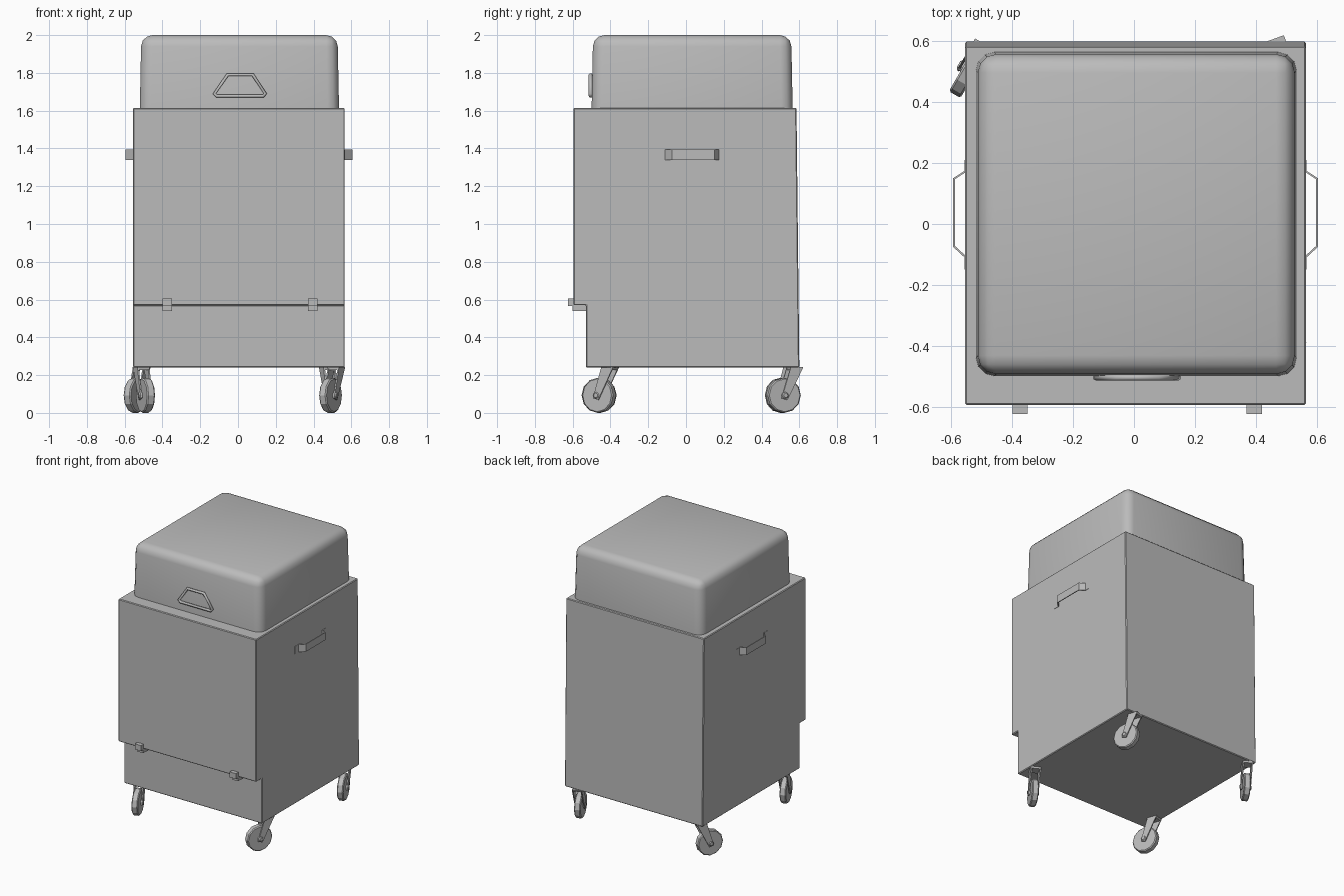
import bpy, bmesh, math
from mathutils import Matrix, Vector

cube = bpy.data.objects.get("Cube")
if cube:
    bpy.data.objects.remove(cube, do_unlink=True)

grey = bpy.data.materials.new("plain grey")
grey.use_nodes = True
grey.diffuse_color = (0.5, 0.5, 0.5, 1)
grey.node_tree.nodes["Principled BSDF"].inputs["Base Color"].default_value = (0.5, 0.5, 0.5, 1)


def finish(name, bm, matrix=None, bevel=0, segments=1, smooth=False):
    bmesh.ops.recalc_face_normals(bm, faces=bm.faces)
    mesh = bpy.data.meshes.new(name)
    bm.to_mesh(mesh)
    bm.free()
    mesh.materials.append(grey)
    ob = bpy.data.objects.new(name, mesh)
    bpy.context.collection.objects.link(ob)
    if matrix:
        ob.matrix_world = matrix
    if bevel:
        mod = ob.modifiers.new("Bevel", "BEVEL")
        mod.width, mod.segments = bevel, segments
    if smooth:
        bpy.ops.object.select_all(action="DESELECT")
        ob.select_set(True)
        bpy.context.view_layer.objects.active = ob
        bpy.ops.object.shade_smooth_by_angle(angle=math.radians(40))
    return ob


def extrude(name, outline, depth, axis, start, **kw):
    """Extrude a 2D outline along x, y or z."""
    def point(a, b, d):
        return {"x": (d, a, b), "y": (a, d, b), "z": (a, b, d)}[axis]
    bm = bmesh.new()
    low = [bm.verts.new(point(a, b, start)) for a, b in outline]
    high = [bm.verts.new(point(a, b, start + depth)) for a, b in outline]
    bm.faces.new(low)
    bm.faces.new(high)
    for i in range(len(low)):
        j = (i + 1) % len(low)
        bm.faces.new((low[i], low[j], high[j], high[i]))
    return finish(name, bm, **kw)


# Cabinet with the recessed lower front
extrude("cabinet", [(-0.53, 0.24), (0.6, 0.24), (0.585, 1.615), (-0.595, 1.615),
                    (-0.595, 0.57), (-0.53, 0.57)], 1.12, "x", -0.555, bevel=0.005)

# Rounded lid
bm = bmesh.new()
bmesh.ops.create_cube(bm, size=1)
bmesh.ops.scale(bm, vec=(1.055, 1.065, 0.4), verts=bm.verts)
for v in bm.verts:
    if v.co.z > 0:
        v.co.x *= 0.985
        v.co.y *= 0.985
edges = [e for e in bm.edges if max(v.co.z for v in e.verts) > 0]
bmesh.ops.bevel(bm, geom=edges, offset=0.06, segments=3, profile=0.5, affect="EDGES")
finish("lid", bm, Matrix.Translation((0.0075, 0.0325, 1.8)), smooth=True)

# Closed tube handle on the lid front
curve = bpy.data.curves.new("lid_handle", "CURVE")
curve.dimensions = "3D"
curve.bevel_depth, curve.bevel_resolution = 0.01, 1
spline = curve.splines.new("POLY")
ring = [(-0.125, 1.69), (-0.055, 1.79), (0.078, 1.79), (0.145, 1.69), (0.132, 1.677), (-0.112, 1.677)]
spline.points.add(len(ring) - 1)
for p, (x, z) in zip(spline.points, ring):
    p.co = (x, -0.505, z, 1)
spline.use_cyclic_u = True
curve.materials.append(grey)
bpy.context.collection.objects.link(bpy.data.objects.new("lid_handle", curve))

# Bent strap handles on both sides
strap = [(0.562, 0.21), (0.562, 0.175), (0.6, 0.15), (0.6, -0.075), (0.562, -0.11), (0.562, -0.15)]
t = 0.006
inner = [(0.556, 0.21), (0.556, 0.172), (0.6 - t, 0.147), (0.6 - t, -0.072), (0.556, -0.107), (0.556, -0.15)]
for side, label in ((1, "left"), (-1, "right")):
    loop = [(0.005 + side * x, y) for x, y in strap + inner[::-1]]
    extrude(label + "_side_handle", loop, 0.055, "z", 1.34)

# Stepped catches under the front overhang
for x, label in ((-0.375, "right"), (0.395, "left")):
    extrude(label + "_catch", [(-0.53, 0.54), (-0.6, 0.54), (-0.6, 0.565), (-0.625, 0.565),
                               (-0.625, 0.605), (-0.59, 0.605), (-0.59, 0.57), (-0.53, 0.57)],
            0.05, "x", x - 0.025)


# Swivelled casters: wheel centre and angle of the pivot from the wheel
def caster(label, x, y, angle):
    base = Matrix.Translation((x, y, 0.093)) @ Matrix.Rotation(angle, 4, "Z")
    bm = bmesh.new()
    turn = Matrix.Rotation(math.radians(90), 4, "X")
    for r, w in ((0.093, 0.044), (0.018, 0.078)):
        bmesh.ops.create_cone(bm, cap_ends=True, segments=12, radius1=r, radius2=r, depth=w, matrix=turn)
    wheel = finish(label + "_wheel", bm, base)
    bevel = wheel.modifiers.new("Bevel", "BEVEL")
    bevel.width, bevel.limit_method = 0.006, "ANGLE"
    bevel.angle_limit = math.radians(50)
    plate = [(-0.02, -0.015), (0.012, -0.025), (0.1, 0.147), (0.03, 0.147)]
    for start, part in ((-0.034, "inner"), (0.026, "outer")):
        extrude(label + "_fork_" + part, plate, 0.008, "y", start, matrix=base)
    extrude(label + "_fork_top", [(0.03, 0.135), (0.094, 0.135), (0.1, 0.149), (0.03, 0.149)],
            0.068, "y", -0.034, matrix=base)


caster("front_left", 0.49, -0.46, math.radians(62))
caster("front_right", -0.49, -0.46, math.radians(110))
caster("back_left", 0.495, 0.515, math.radians(110))
caster("back_right", -0.543, 0.506, math.radians(60))
